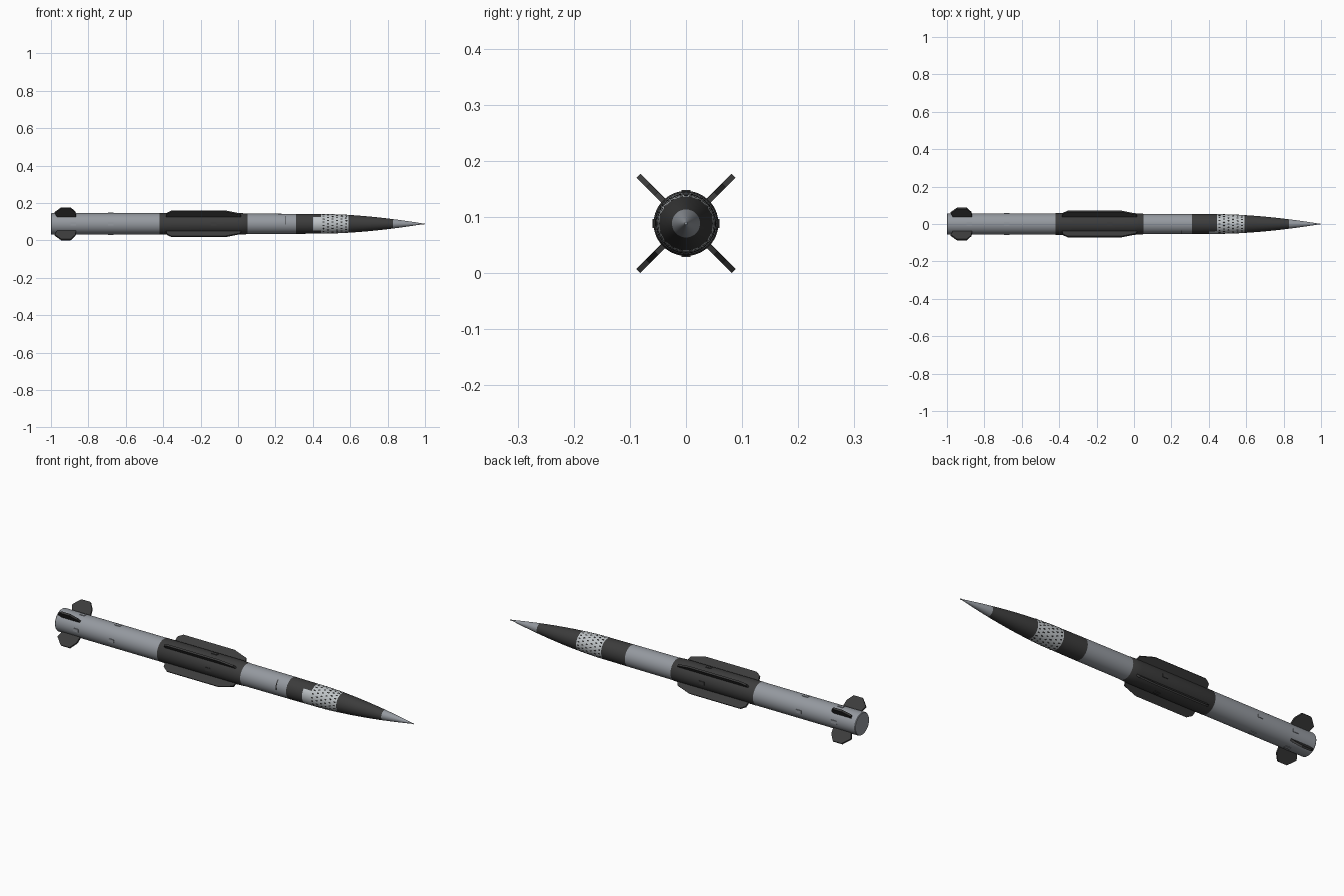
import bpy, bmesh
from math import sin, cos, pi, radians
from mathutils import Matrix, Vector

if "Cube" in bpy.data.objects:
    bpy.data.objects.remove(bpy.data.objects["Cube"])

ZC = 0.0885   # height of the body axis
SIDES = 64


def material(name, rgb):
    m = bpy.data.materials.new(name)
    m.diffuse_color = (*rgb, 1)
    m.use_nodes = True
    m.node_tree.nodes["Principled BSDF"].inputs["Base Color"].default_value = m.diffuse_color
    return m


GREY = material("grey", (0.30, 0.32, 0.35))
DARK = material("dark", (0.045, 0.045, 0.045))
LIGHT = material("light", (0.52, 0.55, 0.57))
BLACK = material("black", (0.03, 0.03, 0.03))


def finish(name, bm, mat):
    bmesh.ops.remove_doubles(bm, verts=bm.verts, dist=1e-6)
    bmesh.ops.recalc_face_normals(bm, faces=bm.faces)
    me = bpy.data.meshes.new(name)
    bm.to_mesh(me)
    bm.free()
    me.materials.append(mat)
    ob = bpy.data.objects.new(name, me)
    ob.location.z = ZC
    bpy.context.collection.objects.link(ob)
    bpy.ops.object.select_all(action='DESELECT')
    ob.select_set(True)
    bpy.context.view_layer.objects.active = ob
    bpy.ops.object.shade_smooth_by_angle(angle=radians(25))
    return ob


def lathe(name, profile, mat, a0=0.0, a1=2 * pi, steps=SIDES):
    """Sweep an (x, radius) profile around the body axis."""
    bm = bmesh.new()
    rings = []
    for i in range(steps + 1):
        a = a0 + (a1 - a0) * i / steps
        rings.append([bm.verts.new((x, r * cos(a), r * sin(a))) for x, r in profile])
    for p, q in zip(rings, rings[1:]):
        for j in range(len(profile) - 1):
            bm.faces.new((p[j], p[j + 1], q[j + 1], q[j]))
    bmesh.ops.dissolve_degenerate(bm, dist=1e-7, edges=bm.edges)
    return finish(name, bm, mat)


def fins(name, outline, thick, mat):
    """Four fins from an (x, radial) outline, set on the diagonals."""
    bm = bmesh.new()
    for k in range(4):
        rot = Matrix.Rotation(pi / 4 + k * pi / 2, 4, 'X')
        lo, hi = [[bm.verts.new(rot @ Vector((x, s * thick / 2, r))) for x, r in outline]
                  for s in (-1, 1)]
        bm.faces.new(lo)
        bm.faces.new(hi[::-1])
        n = len(lo)
        for i in range(n):
            bm.faces.new((lo[i], lo[(i + 1) % n], hi[(i + 1) % n], hi[i]))
    return finish(name, bm, mat)


def lugs(name, xs, radius, mat):
    """Small rectangular covers on the four sides of the body."""
    bm = bmesh.new()
    for x in xs:
        for k in range(4):
            m = (Matrix.Rotation(k * pi / 2, 4, 'X') @ Matrix.Translation((x, 0, radius))
                 @ Matrix.Diagonal((0.03, 0.016, 0.006, 1)))
            bmesh.ops.create_cube(bm, size=1, matrix=m)
    return finish(name, bm, mat)


def nose_r(x):
    """Ogive radius of the forward body."""
    t = max(0.0, (x - 0.45) / 0.55)
    return 0.0525 * (1 - t ** 1.75)


def ogive(x0, x1, n):
    return [(x0 + (x1 - x0) * i / n, nose_r(x0 + (x1 - x0) * i / n)) for i in range(n + 1)]


# Body sections, tail to nose
lathe("rear_body", [(-1, 0), (-1, 0.055), (-0.997, 0.0572), (-0.42, 0.0572)], GREY)
lathe("middle_body", [(-0.42, 0.0572), (-0.418, 0.0578), (0.0, 0.0578),
                      (0.048, 0.0555), (0.05, 0.0545)], DARK)
lathe("forward_body", [(0.05, 0.0545), (0.31, 0.0535)], GREY)
lathe("dark_band", [(0.31, 0.0535), (0.445, 0.0525)], DARK)
lathe("thruster_band", ogive(0.445, 0.59, 6), LIGHT)
lathe("nose_shroud", ogive(0.59, 0.83, 10), DARK)
lathe("nose_tip", ogive(0.83, 0.985, 10) + [(0.995, 0.003), (1, 0)], GREY)

# Light panel on the front side of the dark band, and a thin seam strip
lathe("side_panel", [(0.40, 0.052), (0.40, 0.0533), (0.445, 0.0529), (0.445, 0.052)], LIGHT,
      pi - radians(43), pi + radians(43), 20)
lathe("seam_strip", [(0.25, 0.053), (0.25, 0.0545), (0.255, 0.0545), (0.255, 0.053)], BLACK,
      radians(130), radians(185), 16)

# Staggered thruster ports around the light band
bm = bmesh.new()
for c in range(6):
    x = 0.457 + c * 0.0242
    for k in range(18):
        a = (k + 0.5 * (c % 2)) * 2 * pi / 18
        m = (Matrix.Rotation(a, 4, 'X') @ Matrix.Translation((x, 0, nose_r(x)))
             @ Matrix.Diagonal((1.5, 0.8, 1, 1)))
        bmesh.ops.create_cone(bm, cap_ends=True, segments=8, radius1=0.0042,
                              radius2=0.0042, depth=0.0012, matrix=m)
finish("thruster_ports", bm, BLACK)

# Fins
fins("middle_fins", [(-0.385, 0.05), (-0.38, 0.08), (-0.355, 0.096), (-0.065, 0.096),
                     (0.01, 0.075), (0.02, 0.05)], 0.009, DARK)
fins("tail_fins", [(-0.965, 0.05), (-0.98, 0.085), (-0.945, 0.120), (-0.895, 0.120),
                   (-0.87, 0.088), (-0.865, 0.05)], 0.010, DARK)

# Covers
lugs("rear_covers", (-0.88, -0.68), 0.0565, GREY)
lugs("middle_covers", (-0.13,), 0.0570, DARK)

# Tail plate
bm = bmesh.new()
bmesh.ops.create_cube(bm, size=1, matrix=Matrix.Translation((-0.9985, 0, 0))
                      @ Matrix.Diagonal((0.003, 0.016, 0.03, 1)))
finish("tail_plate", bm, GREY)
